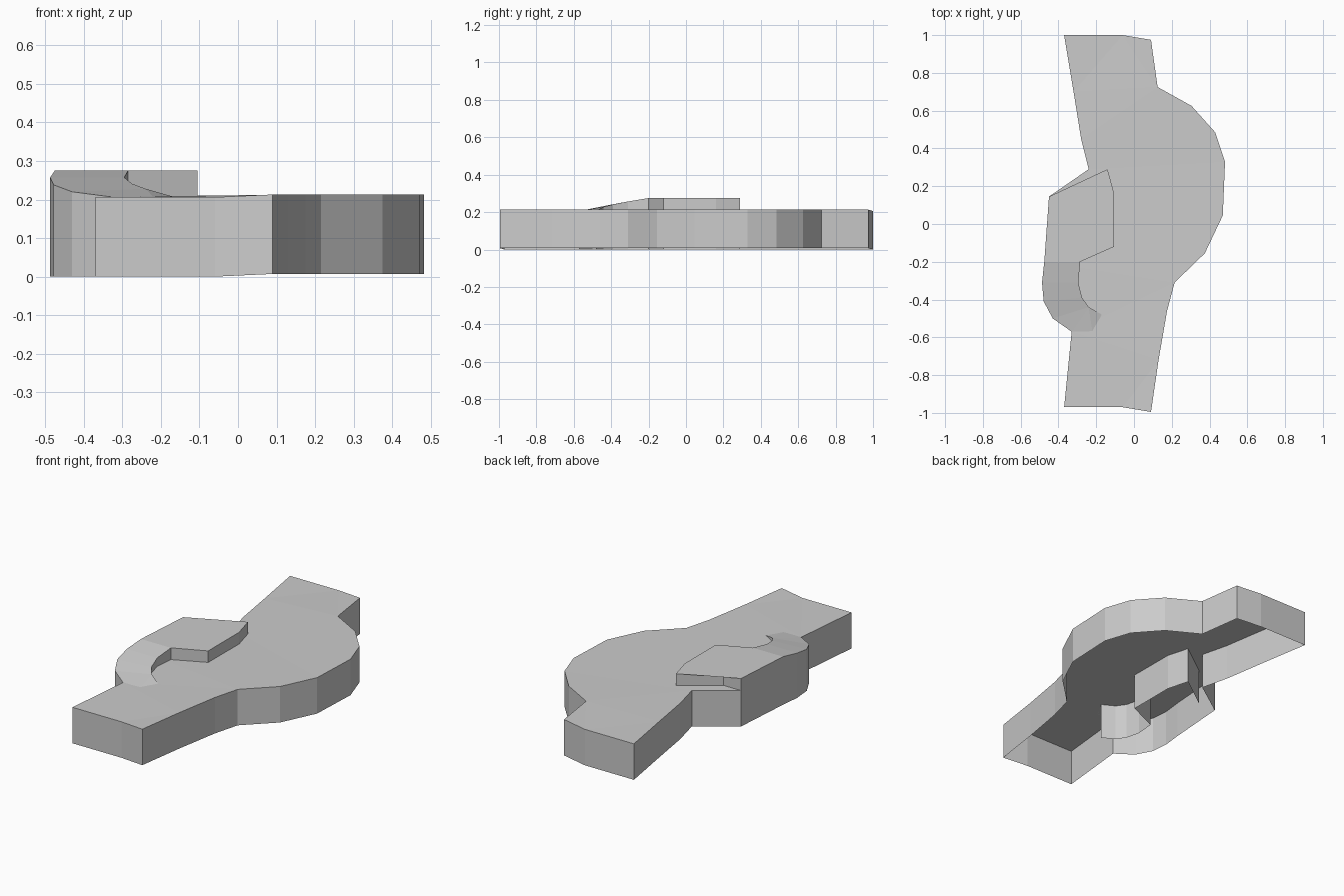
import bpy, bmesh

if "Cube" in bpy.data.objects:
    bpy.data.objects.remove(bpy.data.objects["Cube"])


def make_object(name, bm):
    # Keep the shell open underneath, with flat shaded faces
    mesh = bpy.data.meshes.new(name)
    bm.to_mesh(mesh)
    bm.free()
    obj = bpy.data.objects.new(name, mesh)
    bpy.context.collection.objects.link(obj)
    return obj


def wall_strip(bm, tops, low, closed=False):
    # Vertical walls hanging from a chain of top vertices
    lows = [bm.verts.new((v.co.x, v.co.y, low(v.co.x))) for v in tops]
    for i in range(len(tops) if closed else len(tops) - 1):
        j = (i + 1) % len(tops)
        bm.faces.new((tops[i], lows[i], lows[j], tops[j]))


def tilt(x):
    # The right part sits very slightly higher
    return 0.007 * min(1, max(0, (x + 0.04) / 0.13))


# Main body: one footprint, open underneath, counter-clockwise
footprint = [
    (-0.37, -0.97), (-0.06, -0.97), (0.09, -0.995), (0.13, -0.72),
    (0.175, -0.46), (0.215, -0.31), (0.375, -0.155), (0.47, 0.045),
    (0.482, 0.33), (0.43, 0.485), (0.305, 0.625), (0.125, 0.725),
    (0.09, 0.975), (-0.06, 1.0), (-0.37, 1.0), (-0.32, 0.70),
    (-0.28, 0.45), (-0.24, 0.29), (-0.45, 0.145), (-0.475, -0.2),
    (-0.487, -0.31), (-0.478, -0.41), (-0.43, -0.5), (-0.33, -0.57)]
bm = bmesh.new()
top = [bm.verts.new((x, y, 0.206 + tilt(x))) for x, y in footprint]
bm.faces.new(top)
wall_strip(bm, top, tilt, closed=True)
bmesh.ops.triangulate(bm, faces=[f for f in bm.faces if len(f.verts) > 4])
make_object("main_body", bm)

# Raised roof: flat plate, then a curved ramp running down to the body
bm = bmesh.new()
outer = [bm.verts.new(p) for p in [
    (-0.475, -0.2, 0.275), (-0.487, -0.31, 0.257), (-0.478, -0.41, 0.238),
    (-0.43, -0.5, 0.22), (-0.33, -0.57, 0.207)]]
inner = [bm.verts.new(p) for p in [
    (-0.285, -0.2, 0.275), (-0.295, -0.31, 0.257), (-0.275, -0.39, 0.241),
    (-0.24, -0.44, 0.228), (-0.17, -0.48, 0.208)]]
plate = [bm.verts.new((x, y, 0.275)) for x, y in [
    (-0.105, -0.12), (-0.105, 0.16), (-0.14, 0.29), (-0.34, 0.145),
    (-0.45, 0.145)]]
tip = bm.verts.new((-0.22, -0.57, 0.207))
bm.faces.new([outer[0], inner[0]] + plate)
for i in range(3):
    bm.faces.new((outer[i], outer[i + 1], inner[i + 1], inner[i]))
bm.faces.new((outer[3], outer[4], tip, inner[4], inner[3]))

# Inner walls reach the ground, outer walls stand on the body's walls
wall_strip(bm, inner[::-1] + plate[:4], lambda x: 0)
wall_strip(bm, plate[3:] + outer, lambda x: 0.206)
bmesh.ops.triangulate(bm, faces=[f for f in bm.faces if len(f.verts) > 4])
make_object("raised_roof", bm)
